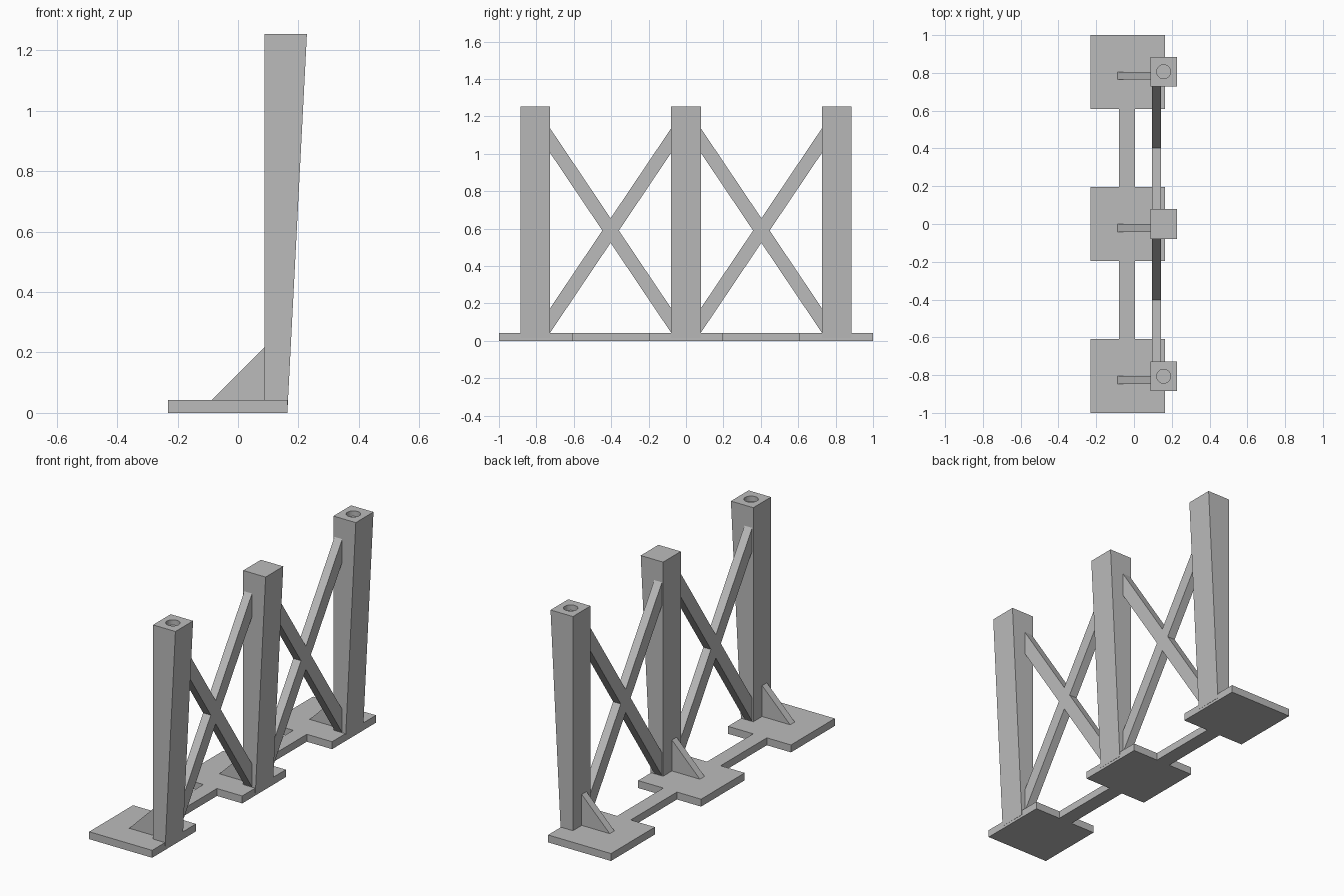
import bpy
import bmesh
from mathutils import Vector

cube = bpy.data.objects.get("Cube")
if cube:
    bpy.data.objects.remove(cube, do_unlink=True)

GREY = (0.5, 0.5, 0.5, 1.0)
mat = bpy.data.materials.new("plain grey")
mat.use_nodes = True
mat.diffuse_color = GREY
mat.node_tree.nodes["Principled BSDF"].inputs["Base Color"].default_value = GREY

SPACING = 0.806      # distance between posts
HALF_POST = 0.079    # half the post width along y
PLATE_TOP = 0.042
HEIGHT = 1.253


def extrude_profile(name, points, depth):
    """Make a solid from a planar outline swept along the depth vector."""
    bm = bmesh.new()
    face = bm.faces.new([bm.verts.new(p) for p in points])
    swept = bmesh.ops.extrude_face_region(bm, geom=[face])["geom"]
    moved = [g for g in swept if isinstance(g, bmesh.types.BMVert)]
    bmesh.ops.translate(bm, verts=moved, vec=Vector(depth))
    bmesh.ops.recalc_face_normals(bm, faces=bm.faces)
    mesh = bpy.data.meshes.new(name)
    bm.to_mesh(mesh)
    bm.free()
    mesh.materials.append(mat)
    obj = bpy.data.objects.new(name, mesh)
    bpy.context.collection.objects.link(obj)
    return obj


def drill_socket(post, y):
    """Sink a shallow round socket into the top of a post."""
    bpy.ops.mesh.primitive_cylinder_add(
        vertices=32, radius=0.037, depth=0.06, location=(0.157, y, HEIGHT))
    cutter = bpy.context.object
    cutter.name = "socket_cutter"
    cutter.hide_render = True
    cutter.data.materials.append(mat)
    mod = post.modifiers.new("socket", "BOOLEAN")
    mod.operation = "DIFFERENCE"
    mod.solver = "EXACT"
    mod.object = cutter
    bpy.context.view_layer.objects.active = post
    bpy.ops.object.modifier_apply(modifier=mod.name)
    bpy.data.objects.remove(cutter, do_unlink=True)


# Base: three square feet joined by narrow strips, as one outline
near, far = -0.231, 0.163
strip_near, strip_far = -0.08, 0.005
feet = [(-1.0, -0.608), (-0.195, 0.195), (0.608, 1.0)]
right_edge, left_edge = [], []
for i, (y0, y1) in enumerate(feet):
    if i > 0:
        right_edge.append((strip_far, y0, 0))
        left_edge.append((strip_near, y0, 0))
    right_edge += [(far, y0, 0), (far, y1, 0)]
    left_edge += [(near, y0, 0), (near, y1, 0)]
    if i < 2:
        right_edge.append((strip_far, y1, 0))
        left_edge.append((strip_near, y1, 0))
extrude_profile("base_plate", right_edge + left_edge[::-1], (0, 0, PLATE_TOP))

# Posts leaning out on one side, each with a triangular gusset
for label, y in (("front", -SPACING), ("middle", 0.0), ("back", SPACING)):
    a = y - HALF_POST
    post = extrude_profile(
        label + "_post",
        [(0.088, a, 0.015), (0.164, a, 0.015), (0.228, a, HEIGHT), (0.088, a, HEIGHT)],
        (0, 2 * HALF_POST, 0))
    if label != "middle":
        drill_socket(post, y)
    extrude_profile(
        label + "_gusset",
        [(-0.087, y, PLATE_TOP), (0.088, y, PLATE_TOP), (0.088, y, 0.217)],
        (0, -0.042, 0))

# Cross braces: one X-shaped outline between each pair of posts
half_span = SPACING / 2 - HALF_POST
z_mid, z_end = 0.59, 0.547      # X centre height, outer reach above and below it
thick = 0.131                   # vertical thickness of a bar
notch_z = thick / 2
notch_y = notch_z * half_span / (z_end - notch_z)
quarter = [(half_span, z_end - thick), (half_span, z_end), (0, notch_z)]
for label, yc in (("front", -SPACING / 2), ("back", SPACING / 2)):
    upper = [(notch_y, 0)] + quarter + [(-y, z) for y, z in quarter[1::-1]]
    outline = upper + [(-y, -z) for y, z in upper]
    extrude_profile(
        label + "_cross_brace",
        [(0.095, yc + y, z_mid + z) for y, z in outline],
        (0.048, 0, 0))
